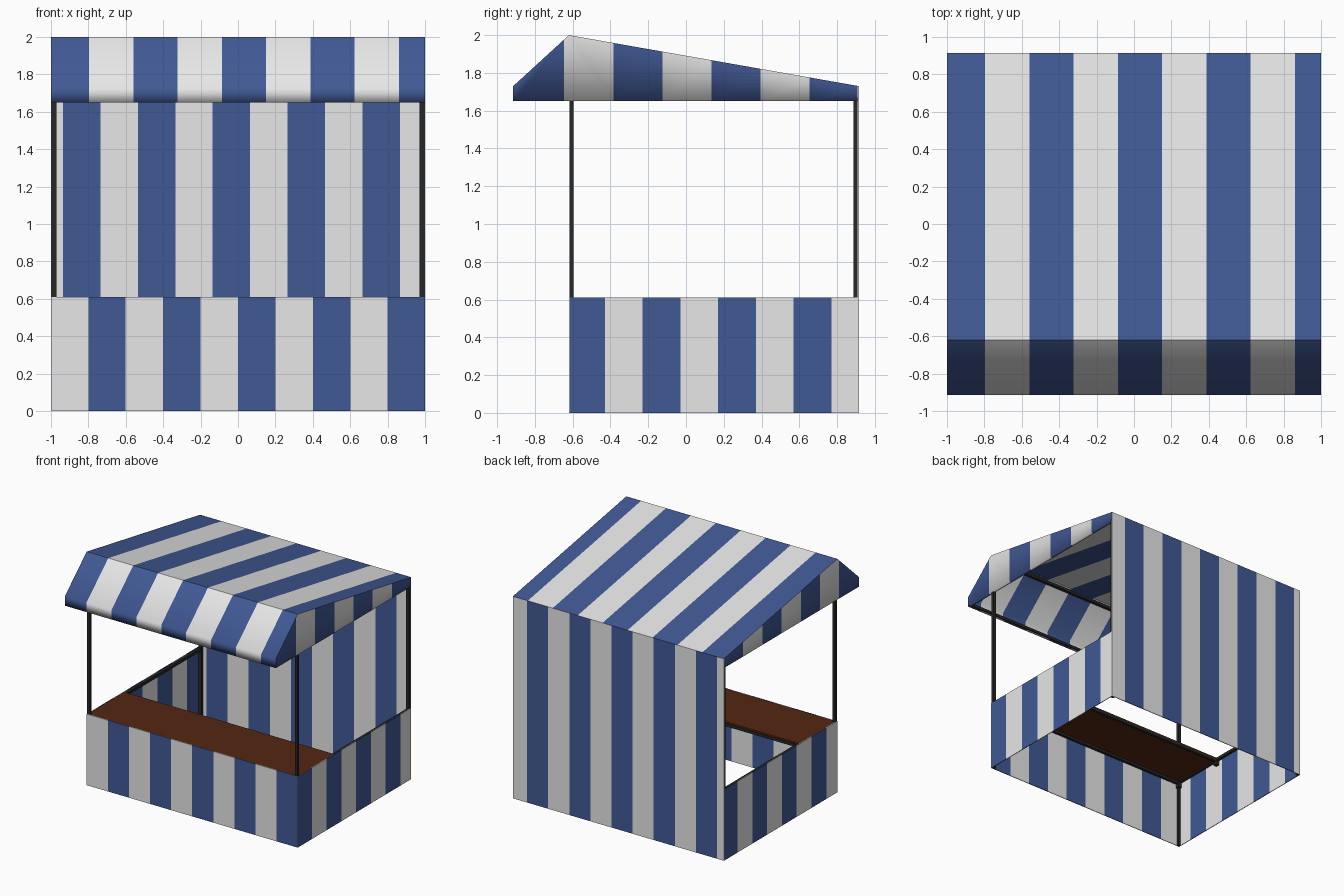
import bpy, bmesh, math
from mathutils import Vector

if "Cube" in bpy.data.objects:
    bpy.data.objects.remove(bpy.data.objects["Cube"])


def material(name, rgb):
    m = bpy.data.materials.new(name)
    m.diffuse_color = (*rgb, 1)
    m.use_nodes = True
    m.node_tree.nodes["Principled BSDF"].inputs["Base Color"].default_value = m.diffuse_color
    return m


WHITE = material("white_cloth", (0.8, 0.8, 0.8))
BLUE = material("blue_cloth", (0.052, 0.1, 0.3))
BROWN = material("brown_wood", (0.09, 0.02, 0.006))
DARK = material("dark_frame", (0.02, 0.02, 0.02))


def finish(name, bm, mats):
    mesh = bpy.data.meshes.new(name)
    bm.to_mesh(mesh)
    bm.free()
    for m in mats:
        mesh.materials.append(m)
    ob = bpy.data.objects.new(name, mesh)
    bpy.context.collection.objects.link(ob)
    return ob


def box_mesh(lo, hi):
    bm = bmesh.new()
    bmesh.ops.create_cube(bm, size=1)
    lo, hi = Vector(lo), Vector(hi)
    for v in bm.verts:
        v.co = (lo + hi) / 2 + v.co * (hi - lo)
    return bm


def box(name, lo, hi, mat):
    return finish(name, box_mesh(lo, hi), [mat])


def stripe(bm, axis, first, step):
    """Cut along an axis at regular steps and alternate the two materials."""
    n = Vector((0, 0, 0))
    n[axis] = 1
    p = first
    while p < 0.995:
        bmesh.ops.bisect_plane(bm, geom=bm.verts[:] + bm.edges[:] + bm.faces[:],
                               plane_co=n * p, plane_no=n, dist=1e-5)
        p += step
    for f in bm.faces:
        c = f.calc_center_median()[axis]
        f.material_index = (math.floor((c - first) / step + 1e-4) + 1) % 2


FRONT, BACK, EAVE = -0.62, 0.915, -0.915
T = 0.006  # cloth thickness

# Striped cloth walls: name, corners, stripe axis, first cut, step, first colours
walls = [
    ("front_skirt", (-1, FRONT, 0), (1, FRONT + T, 0.61), 0, -0.8, 0.2, [WHITE, BLUE]),
    ("right_skirt", (1 - T, FRONT + T, 0), (1, BACK - T, 0.61), 1, -0.43, 0.2, [BLUE, WHITE]),
    ("left_skirt", (-1, FRONT + T, 0), (T - 1, BACK - T, 0.61), 1, -0.47, 0.2, [WHITE, BLUE]),
    ("back_wall", (-1, BACK - T, 0), (1, BACK, 1.73), 0, -0.935, 0.2, [WHITE, BLUE]),
]
for name, lo, hi, axis, first, step, mats in walls:
    bm = box_mesh(lo, hi)
    stripe(bm, axis, first, step)
    finish(name, bm, mats)

# Canopy roof: hem, front valance, front slope, rear slope
bm = bmesh.new()
profile = [(-0.895, 1.65), (EAVE, 1.65), (EAVE, 1.73), (FRONT, 2.0), (BACK, 1.73)]
rows = [[bm.verts.new((x, y, z)) for x in (-1, 1)] for y, z in profile]
for a, b in zip(rows, rows[1:]):
    bm.faces.new((a[0], a[1], b[1], b[0]))
stripe(bm, 0, -0.795, 0.2363)
for f in bm.faces:
    f.smooth = True
for e in bm.edges:  # keep the ridge crisp
    e.smooth = not all(v.co.z > 1.99 for v in e.verts)
finish("canopy_roof", bm, [BLUE, WHITE])

# Canopy side panels with a turned-under hem
outline = [(EAVE, 1.65), (BACK, 1.65), (BACK, 1.73), (FRONT, 2.0), (EAVE, 1.73)]
for side, s in (("right", 1), ("left", -1)):
    bm = bmesh.new()
    vs = [bm.verts.new((s, y, z)) for y, z in outline]
    hem = [bm.verts.new((s * 0.98, y, 1.65)) for y in (EAVE, BACK)]
    faces = [bm.faces.new(vs), bm.faces.new((hem[0], hem[1], vs[1], vs[0]))]
    if s < 0:
        bmesh.ops.reverse_faces(bm, faces=faces)
    stripe(bm, 1, -0.645, 0.26)
    for f in bm.faces:
        f.smooth = True
    finish(side + "_canopy_panel", bm, [BLUE, WHITE])

# Frame posts, side rails and joints, mirrored left and right
for side, s in (("right", 1), ("left", -1)):
    def bar(name, x0, x1, y0, y1, z0, z1):
        xs = sorted((s * x0, s * x1))
        box(side + "_" + name, (xs[0], y0, z0), (xs[1], y1, z1), DARK)
    bar("front_post", 0.97, 0.997, -0.617, -0.595, 0, 1.97)
    bar("back_post", 0.97, 0.997, 0.888, 0.912, 0, 1.71)
    bar("counter_rail", 0.972, 0.996, -0.6, 0.89, 0.58, 0.605)
    bar("canopy_rail", 0.972, 0.996, -0.9, 0.89, 1.655, 1.68)
    bar("front_joint", 0.96, 0.994, -0.614, -0.58, 0.535, 0.59)
    bar("counter_joint", 0.965, 0.994, -0.14, -0.11, 0.54, 0.585)

# Cross beams
for name, y, z in (("ridge_beam", FRONT + 0.002, 1.965), ("eave_beam", -0.9, 1.665),
                   ("back_beam", 0.897, 1.695), ("counter_front_rail", -0.602, 0.583),
                   ("counter_back_rail", -0.125, 0.583)):
    box(name, (-0.985, y - 0.012, z - 0.012), (0.985, y + 0.012, z + 0.012), DARK)

# Wooden counter top
box("counter_top", (-0.994, FRONT + T, 0.592), (0.994, -0.118, 0.608), BROWN)
